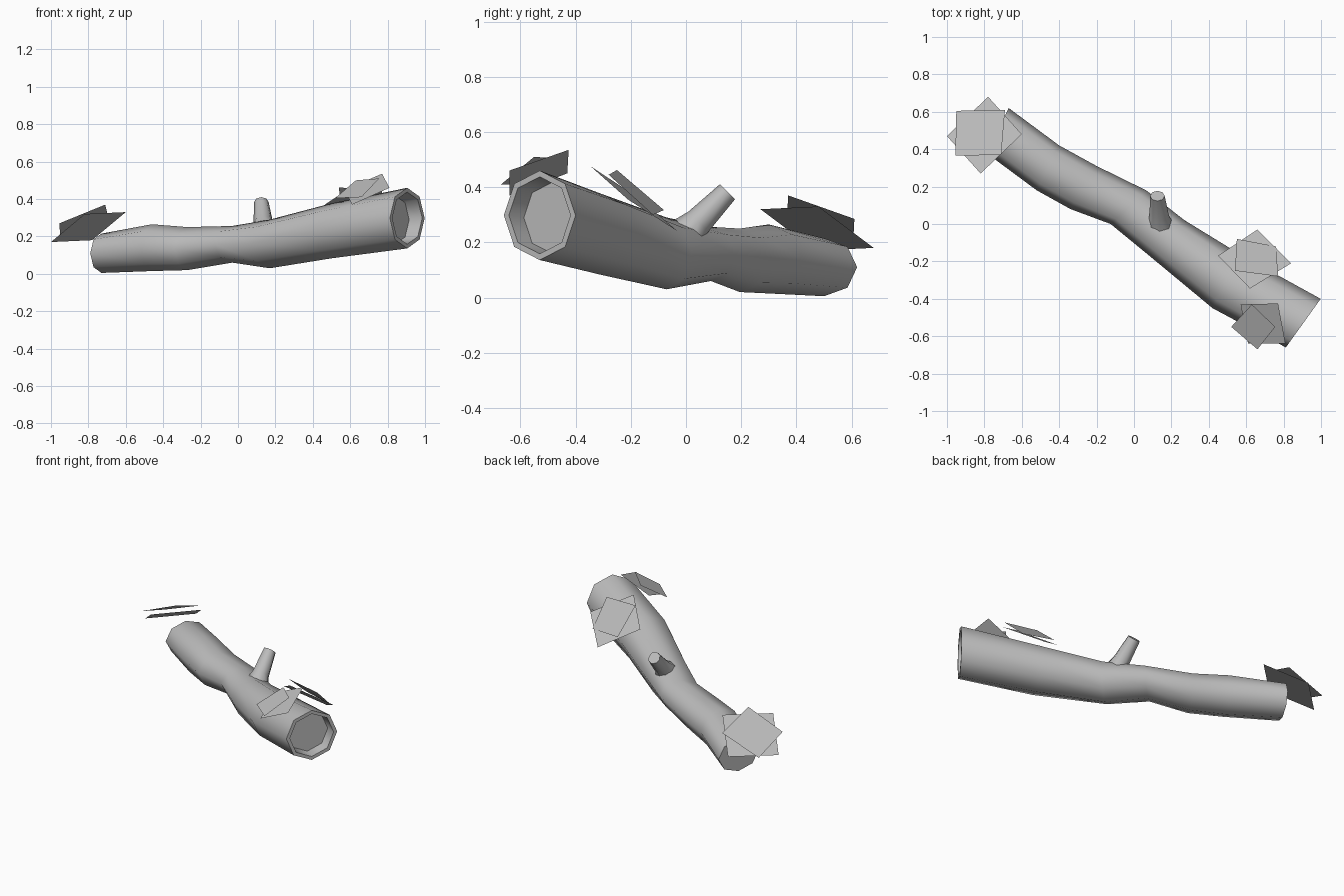
import bpy
import bmesh
from math import cos, sin, pi, radians
from mathutils import Vector

if "Cube" in bpy.data.objects:
    bpy.data.objects.remove(bpy.data.objects["Cube"], do_unlink=True)

grey = bpy.data.materials.new("plain grey")
grey.use_nodes = True
colour = (0.5, 0.5, 0.5, 1)
grey.diffuse_color = colour
grey.node_tree.nodes["Principled BSDF"].inputs["Base Color"].default_value = colour


def add_object(name, bm, smooth=False):
    mesh = bpy.data.meshes.new(name)
    bm.to_mesh(mesh)
    bm.free()
    mesh.materials.append(grey)
    obj = bpy.data.objects.new(name, mesh)
    bpy.context.collection.objects.link(obj)
    if smooth:
        bpy.ops.object.select_all(action='DESELECT')
        obj.select_set(True)
        bpy.context.view_layer.objects.active = obj
        bpy.ops.object.shade_smooth_by_angle(angle=radians(60))
    return obj


def ring(bm, centre, side, up, count=8):
    """Closed ring of vertices spanned by two half-axis vectors."""
    steps = [2 * pi * i / count for i in range(count)]
    return [bm.verts.new(centre + side * cos(a) + up * sin(a)) for a in steps]


def loft(bm, rings):
    """Skin the rings and cap both ends."""
    for a, b in zip(rings, rings[1:]):
        n = len(a)
        for i in range(n):
            j = (i + 1) % n
            bm.faces.new((a[i], a[j], b[j], b[i]))
    bm.faces.new(rings[0])
    bm.faces.new(rings[-1])
    bmesh.ops.recalc_face_normals(bm, faces=bm.faces)


# Fallen log: centre, horizontal half-axis, half height
sections = [
    ((-0.73, 0.50, 0.110), (0.06, 0.12), 0.105),
    ((-0.46, 0.30, 0.140), (0.06, 0.12), 0.125),
    ((-0.27, 0.195, 0.135), (0.07, 0.115), 0.115),
    ((-0.03, 0.09, 0.158), (0.095, 0.09), 0.098),
    ((0.17, -0.07, 0.160), (0.10, 0.09), 0.130),
    ((0.50, -0.31, 0.230), (0.08, 0.14), 0.147),
    ((0.905, -0.53, 0.298), (0.093, 0.13), 0.162),
]
bm = bmesh.new()
rings = []
for centre, side, height in sections:
    rings.append(ring(bm, Vector(centre), Vector((*side, 0)), Vector((0, 0, height))))

# Rim and shallow hollow at the thick end
end, side = Vector(centre), Vector((*side, 0))
up = Vector((0, 0, height))
inward = Vector((-0.8, 0.58, -0.12)).normalized()
for scale, depth in ((0.86, 0), (0.80, 0.08)):
    rings.append(ring(bm, end + inward * depth, side * scale, up * scale))
loft(bm, rings)
add_object("log", bm, smooth=True)

# Broken branch stub with a flared foot
bm = bmesh.new()
axis_up = Vector((0, -0.7, 0.7))
stub = [
    ((0.14, -0.02, 0.20), 0.085),
    ((0.135, 0.045, 0.275), 0.052),
    ((0.125, 0.15, 0.383), 0.039),
]
loft(bm, [ring(bm, Vector(c), Vector((r, 0, 0)), axis_up * r) for c, r in stub])
add_object("branch_stub", bm, smooth=True)


# Leaf clusters: each is a pair of crossed, tilted square cards
def leaf_card(name, *corners):
    bm = bmesh.new()
    face = bm.faces.new([bm.verts.new(c) for c in corners])
    face.normal_update()
    if face.normal.z < 0:
        face.normal_flip()
    add_object(name, bm)


leaf_card("thin_end_leaf_outer", (-0.60, 0.48, 0.33), (-0.78, 0.68, 0.18),
          (-1.00, 0.47, 0.17), (-0.82, 0.27, 0.32))
leaf_card("thin_end_leaf_inner", (-0.71, 0.37, 0.37), (-0.69, 0.61, 0.285),
          (-0.95, 0.605, 0.19), (-0.955, 0.365, 0.27))
leaf_card("back_leaf_outer", (0.62, -0.345, 0.475), (0.84, -0.21, 0.355),
          (0.66, -0.03, 0.24), (0.45, -0.17, 0.36))
leaf_card("back_leaf_inner", (0.54, -0.25, 0.462), (0.77, -0.28, 0.445),
          (0.76, -0.12, 0.30), (0.55, -0.08, 0.317))
leaf_card("front_leaf_outer", (0.77, -0.425, 0.535), (0.57, -0.43, 0.45),
          (0.61, -0.64, 0.37), (0.81, -0.64, 0.46))
leaf_card("front_leaf_inner", (0.63, -0.43, 0.50), (0.52, -0.55, 0.405),
          (0.66, -0.67, 0.41), (0.755, -0.55, 0.51))
